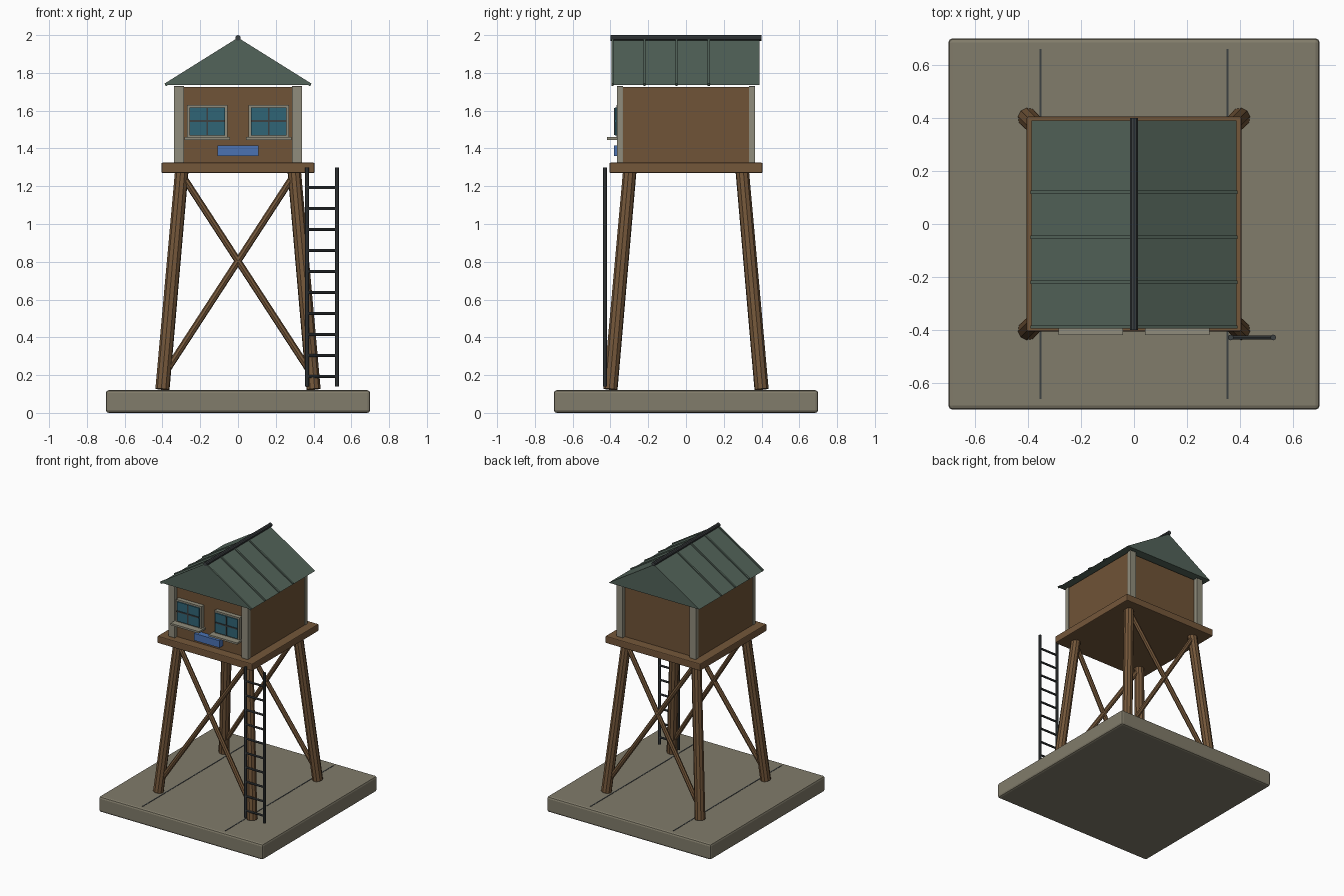
import bpy, bmesh
from math import atan2, hypot
from mathutils import Vector

if "Cube" in bpy.data.objects:
    bpy.data.objects.remove(bpy.data.objects["Cube"])


def material(name, rgb):
    m = bpy.data.materials.new(name)
    m.diffuse_color = (*rgb, 1)
    m.use_nodes = True
    m.node_tree.nodes["Principled BSDF"].inputs["Base Color"].default_value = m.diffuse_color
    return m


TIMBER = material("timber", (0.175, 0.095, 0.042))
WALL = material("wall_boards", (0.16, 0.087, 0.038))
STONE = material("concrete", (0.22, 0.20, 0.145))
TRIM = material("trim", (0.28, 0.265, 0.20))
ROOF = material("roof_green", (0.085, 0.125, 0.10))
METAL = material("dark_metal", (0.045, 0.052, 0.055))
GLASS = material("glass", (0.03, 0.13, 0.18))
BLUE = material("blue_sign", (0.07, 0.17, 0.45))


def finish(name, bm, mat):
    bmesh.ops.recalc_face_normals(bm, faces=bm.faces)
    me = bpy.data.meshes.new(name)
    bm.to_mesh(me)
    bm.free()
    me.materials.append(mat)
    ob = bpy.data.objects.new(name, me)
    bpy.context.collection.objects.link(ob)
    return ob


def box(name, lo, hi, mat, bevel=0.0):
    lo, hi = Vector(lo), Vector(hi)
    bm = bmesh.new()
    bmesh.ops.create_cube(bm, size=1)
    for v in bm.verts:
        v.co = (lo + hi) / 2 + v.co * (hi - lo)
    ob = finish(name, bm, mat)
    if bevel:
        mod = ob.modifiers.new("bevel", 'BEVEL')
        mod.width, mod.segments = bevel, 2
    return ob


def rod(name, a, b, r, mat, sides=10, r2=None):
    a, b = Vector(a), Vector(b)
    bm = bmesh.new()
    bmesh.ops.create_cone(bm, cap_ends=True, segments=sides, radius1=r,
                          radius2=r2 or r, depth=(b - a).length)
    ob = finish(name, bm, mat)
    ob.location = (a + b) / 2
    ob.rotation_mode = 'QUATERNION'
    ob.rotation_quaternion = (b - a).to_track_quat('Z', 'Y')
    return ob


# Ground slab with two thin joints
box("base_slab", (-.70, -.70, 0), (.70, .70, .12), STONE, .015)
for s in (-1, 1):
    box("slab_joint", (s * .353 - .004, -.66, .115), (s * .353 + .004, .66, .122), METAL)

# Splayed legs, cross braces on front and back
for sy in (-1, 1):
    for sx in (-1, 1):
        rod("leg", (sx * .40, sy * .40, .125), (sx * .297, sy * .297, 1.29), .038, TIMBER, 10, .036)
        rod("cross_brace", (-sx * .29, sy * .305, 1.25), (sx * .38, sy * .39, .22), .018, TIMBER, 8)

# Platform and cabin
box("platform", (-.405, -.405, 1.27), (.405, .405, 1.325), TIMBER, .006)
box("cabin_walls", (-.335, -.335, 1.32), (.335, .335, 1.725), WALL)
for sx in (-1, 1):
    for sy in (-1, 1):
        x, y = sx * .3125, sy * .349
        box("corner_post", (x - .0275, y - .0165, 1.325), (x + .0275, y + .0165, 1.73), TRIM, .003)

# Windows with frame, glass, bars and sill
for cx in (-.163, .163):
    box("window_frame", (cx - .108, -.368, 1.455), (cx + .108, -.33, 1.63), TRIM)
    box("window_glass", (cx - .095, -.376, 1.468), (cx + .095, -.36, 1.617), GLASS)
    box("window_bar_upright", (cx - .005, -.381, 1.47), (cx + .005, -.37, 1.615), METAL)
    box("window_bar_cross", (cx - .094, -.381, 1.54), (cx + .094, -.37, 1.55), METAL)
    box("window_sill", (cx - .121, -.418, 1.446), (cx + .121, -.335, 1.460), TRIM)
box("sign_board", (-.108, -.38, 1.36), (.108, -.33, 1.415), BLUE)

# Solid gable roof
HALF, EAVE, PEAK = .387, 1.735, 1.977
bm = bmesh.new()
tri = bm.faces.new([bm.verts.new((x, -.39, z)) for x, z in ((-HALF, EAVE), (HALF, EAVE), (0, PEAK))])
ext = bmesh.ops.extrude_face_region(bm, geom=[tri])
bmesh.ops.translate(bm, vec=(0, .78, 0), verts=[g for g in ext['geom'] if isinstance(g, bmesh.types.BMVert)])
finish("gable_roof", bm, ROOF)

# Raised roof seams and ridge cap
length = hypot(HALF, PEAK - EAVE)
for y in (-.389, -.22, -.05, .12):
    for s in (-1, 1):
        seam = box("roof_seam", (-length / 2 + .002, -.006, -.008), (length / 2 - .002, .006, .008), ROOF)
        seam.location = (s * HALF / 2, y, (EAVE + PEAK) / 2)
        seam.rotation_euler = (0, s * atan2(PEAK - EAVE, HALF), 0)
rod("ridge_cap", (0, -.40, 1.985), (0, .40, 1.985), .015, METAL, 10)

# Ladder
for x in (.365, .525):
    rod("ladder_rail", (x, -.428, .14), (x, -.428, 1.30), .011, METAL, 8)
for i in range(10):
    z = .193 + i * .111
    rod("ladder_rung", (.365, -.428, z), (.525, -.428, z), .008, METAL, 8)
